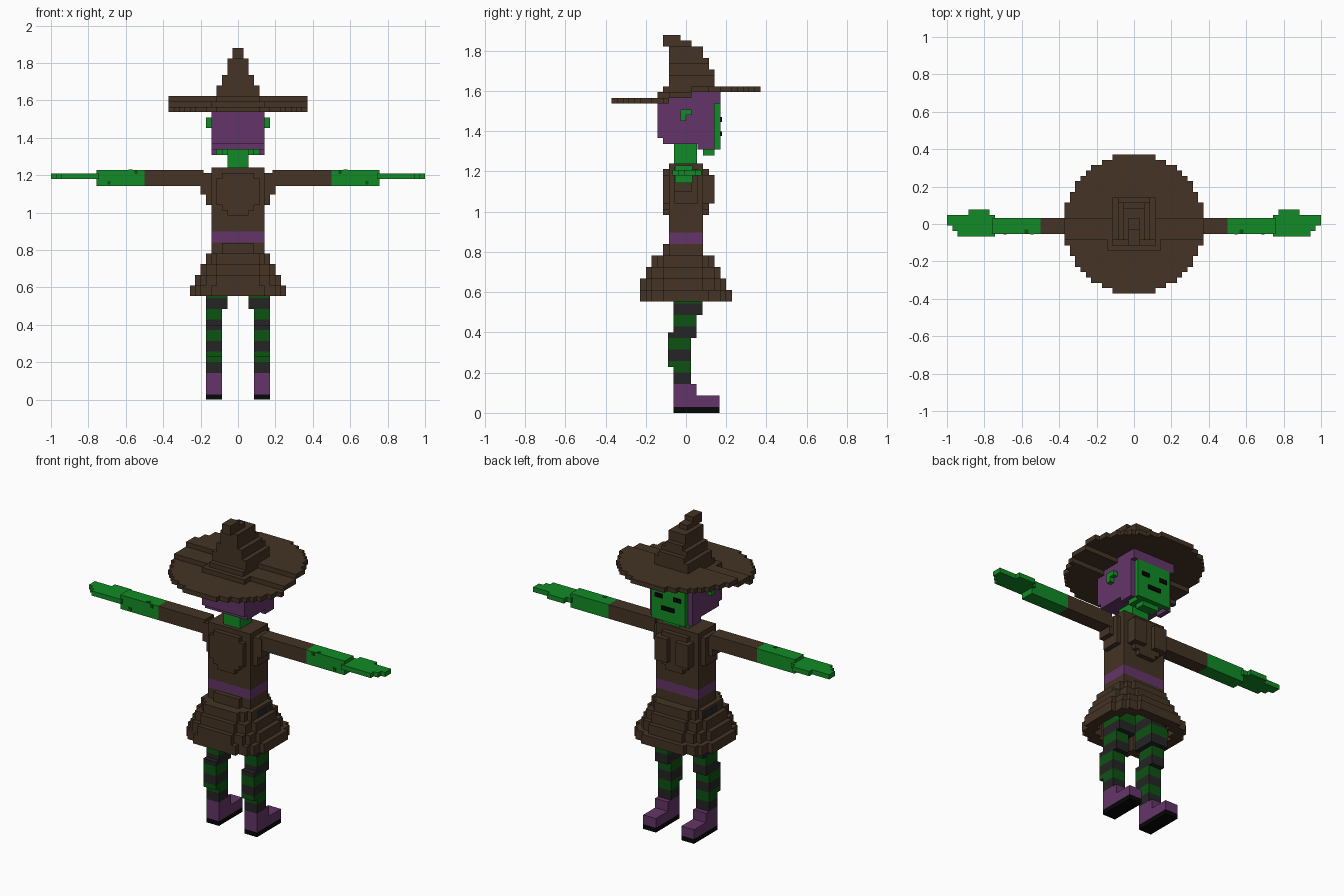
import bpy, bmesh, math

if "Cube" in bpy.data.objects:
    bpy.data.objects.remove(bpy.data.objects["Cube"])

V = 1 / 35  # block size

COLORS = {
    "brown_cloth": (0.058, 0.033, 0.018),
    "green_skin": (0.006, 0.26, 0.019),
    "dark_green": (0.004, 0.085, 0.006),
    "purple": (0.127, 0.036, 0.138),
    "charcoal": (0.018, 0.018, 0.019),
    "black": (0.002, 0.002, 0.002),
}
MATS = {}
for n, c in COLORS.items():
    MATS[n] = bpy.data.materials.new(n)
    MATS[n].diffuse_color = (*c, 1)
BR, GR, DG, PU, CH, BK = COLORS


def box(cells, col, x0, x1, y0, y1, z0, z1):
    """Fill a box of cells with a colour; None carves it away."""
    for i in range(x0, x1):
        for j in range(y0, y1):
            for k in range(z0, z1):
                if col is None:
                    cells.pop((i, j, k), None)
                else:
                    cells[i, j, k] = col


def sym(cells, col, x0, x1, *rest):
    """Same box on both sides of x = 0."""
    box(cells, col, x0, x1, *rest)
    box(cells, col, -x1, -x0, *rest)


def build(name, cells, off=(0, 0, 0), flip=False):
    """Turn the outer skin of a set of cells into a mesh object."""
    bm = bmesh.new()
    verts = {}
    cols = list(dict.fromkeys(cells.values()))

    def vert(p):
        if p not in verts:
            q = [p[a] * V + off[a] for a in range(3)]
            if flip:
                q[0] = -q[0]
            verts[p] = bm.verts.new(q)
        return verts[p]

    for c, col in cells.items():
        for a in range(3):
            u, w = (a + 1) % 3, (a + 2) % 3
            for s in (0, 1):
                nb = list(c)
                nb[a] += 2 * s - 1
                if tuple(nb) in cells:
                    continue
                loop = []
                for du, dw in ((0, 0), (1, 0), (1, 1), (0, 1)):
                    p = list(c)
                    p[a] += s
                    p[u] += du
                    p[w] += dw
                    loop.append(vert(tuple(p)))
                if (s == 0) != flip:
                    loop.reverse()
                bm.faces.new(loop).material_index = cols.index(col)
    me = bpy.data.meshes.new(name)
    bm.to_mesh(me)
    bm.free()
    for col in cols:
        me.materials.append(MATS[col])
    ob = bpy.data.objects.new(name, me)
    bpy.context.collection.objects.link(ob)


def plate(name, col, loc, size):
    bpy.ops.mesh.primitive_cube_add(size=1, location=loc)
    ob = bpy.context.object
    ob.name = name
    ob.scale = size
    ob.data.materials.append(MATS[col])


HEAD_OFF = (0, 0, -0.006)

# Hat: round brim in three tilted layers, then a stepped crooked cone
hat = {}
for i in range(-13, 13):
    for j in range(-13, 13):
        if (i + .5) ** 2 + (j + .5) ** 2 <= 169:
            back = -5 if -5 <= i < 5 else -3
            hat[i, j, 54 if j < back else 55 if j < 1 else 56] = BR
for hw, y0, y1, z0, z1 in ((4, -4, 5, 56, 57), (4, -3, 5, 57, 59),
                           (3, -3, 5, 59, 60), (3, -3, 4, 60, 61),
                           (2, -3, 4, 61, 62), (2, -3, 3, 62, 64),
                           (1, -4, 1, 64, 65), (1, -4, -1, 65, 66)):
    box(hat, BR, -hw, hw, y0, y1, z0, z1)
build("hat", hat, HEAD_OFF)

# Head: hair shell, face slab, jaw, chin and ears
head = {}
box(head, PU, -5, 5, -5, 5, 48, 56)
box(head, PU, -5, 5, -4, 5, 47, 48)
sym(head, PU, 4, 5, 2, 5, 46, 47)
box(head, PU, -5, 5, 5, 6, 54, 56)
box(head, GR, -4, 4, 5, 6, 46, 54)
box(head, GR, -3, 3, 2, 5, 46, 47)
box(head, GR, -2, 2, 3, 5, 45, 46)
sym(head, GR, 5, 6, -1, 1, 51, 53)
sym(head, None, 5, 6, 0, 1, 51, 52)
for c in [c for c in head if c in hat]:
    del head[c]
build("head", head, HEAD_OFF)

# Eyes and mouth
for s, n in ((-1, "left"), (1, "right")):
    plate(n + "_eye", BK, (s * 0.062, 6 * V + 0.003, 1.458), (0.05, 0.009, 0.024))
plate("mouth", BK, (0, 6 * V + 0.003, 1.388), (0.085, 0.009, 0.024))

# Neck
neck = {}
box(neck, GR, -2, 2, -2, 2, 43, 47)
build("neck", neck, (0, -0.003, 0))

# Torso with belt, back panel, bust and shoulders
torso = {}
box(torso, BR, -5, 5, -3, 3, 27, 43)
for hw, z0, z1 in ((2, 34, 35), (3, 35, 36), (4, 36, 41), (3, 41, 42)):
    box(torso, BR, -hw, hw, -4, 4, z0, z1)
sym(torso, BR, 1, 4, 4, 5, 36, 41)
sym(torso, BR, 5, 6, -2, 2, 36, 42)
sym(torso, BR, 6, 7, -2, 1, 38, 42)
box(torso, PU, -5, 5, -3, 3, 29, 31)
build("torso", torso, (0, 0, 0.012))

# Skirt: flared hollow tiers, open underneath
skirt = {}
tiers = ((5, -4, 3, 27, 29), (6, -6, 5, 25, 27), (7, -7, 6, 23, 25),
         (8, -8, 7, 21, 23), (9, -8, 8, 19, 21))


def tier(a, y0, y1, z0, z1, col):
    cy, b = (y0 + y1) / 2, (y1 - y0) / 2
    for i in range(-a, a):
        for j in range(y0, y1):
            if abs((i + .5) / a) ** 2.8 + abs((j + .5 - cy) / b) ** 2.8 <= 1:
                box(skirt, col, i, i + 1, j, j + 1, z0, z1)


for a, y0, y1, z0, z1 in tiers:
    tier(a, y0, y1, z0, z1, BR)
for a, y0, y1, z0, z1 in tiers[1:]:
    tier(a - 2, y0 + 2, y1 - 2, z0, z1, None)
build("skirt", skirt, (0, 0, 0.01))

# One leg with striped stocking and boot, built on both sides
leg = {}
for x0, y0, y1, z0, z1 in ((3, -2, 1, 5, 8), (3, -3, 1, 8, 13),
                           (3, -3, 2, 13, 14), (3, -2, 2, 14, 17),
                           (2, -2, 3, 17, 27)):
    for k in range(z0, z1):
        stripe = DG if (k - 5) // 2 % 2 else CH
        box(leg, stripe, x0, 6, y0, y1, k, k + 1)
box(leg, PU, 3, 6, -2, 2, 1, 5)
box(leg, PU, 3, 6, -2, 6, 1, 3)
box(leg, BK, 3, 6, -2, 6, 0, 1)

# One arm: sleeve and bare forearm
arm = {}
box(arm, BR, 6, 17, -2, 1, 40, 43)
box(arm, GR, 17, 26, -2, 1, 40, 43)

# One flat hand with thumb and tapering fingers
hand = {}
box(hand, GR, 26, 33, -3, 1, 41, 42)
box(hand, GR, 33, 34, -2, 1, 41, 42)
box(hand, GR, 34, 35, -1, 1, 41, 42)
box(hand, GR, 27, 31, 1, 2, 41, 42)

for flip, n in ((False, "right"), (True, "left")):
    s = -1 if flip else 1
    build(n + "_leg", leg, (0, -0.004, 0), flip)
    build(n + "_arm", arm, (0.5 * V, 0.003, 0), flip)
    build(n + "_hand", hand, (0, 0.5 * V + 0.005, 0.008), flip)
    # Warts on the forearm
    plate(n + "_wart_top", DG, (s * 0.575, -0.04, 1.229), (0.02, 0.02, 0.004))
    plate(n + "_wart_side", DG, (s * 0.69, -0.055, 1.16), (0.018, 0.004, 0.018))
    plate(n + "_wart_upper", DG, (s * 0.545, -0.055, 1.215), (0.018, 0.004, 0.018))

for m in bpy.data.materials:
    if m.users and not m.is_grease_pencil:
        m.use_nodes = True
        m.node_tree.nodes["Principled BSDF"].inputs["Base Color"].default_value = m.diffuse_color
